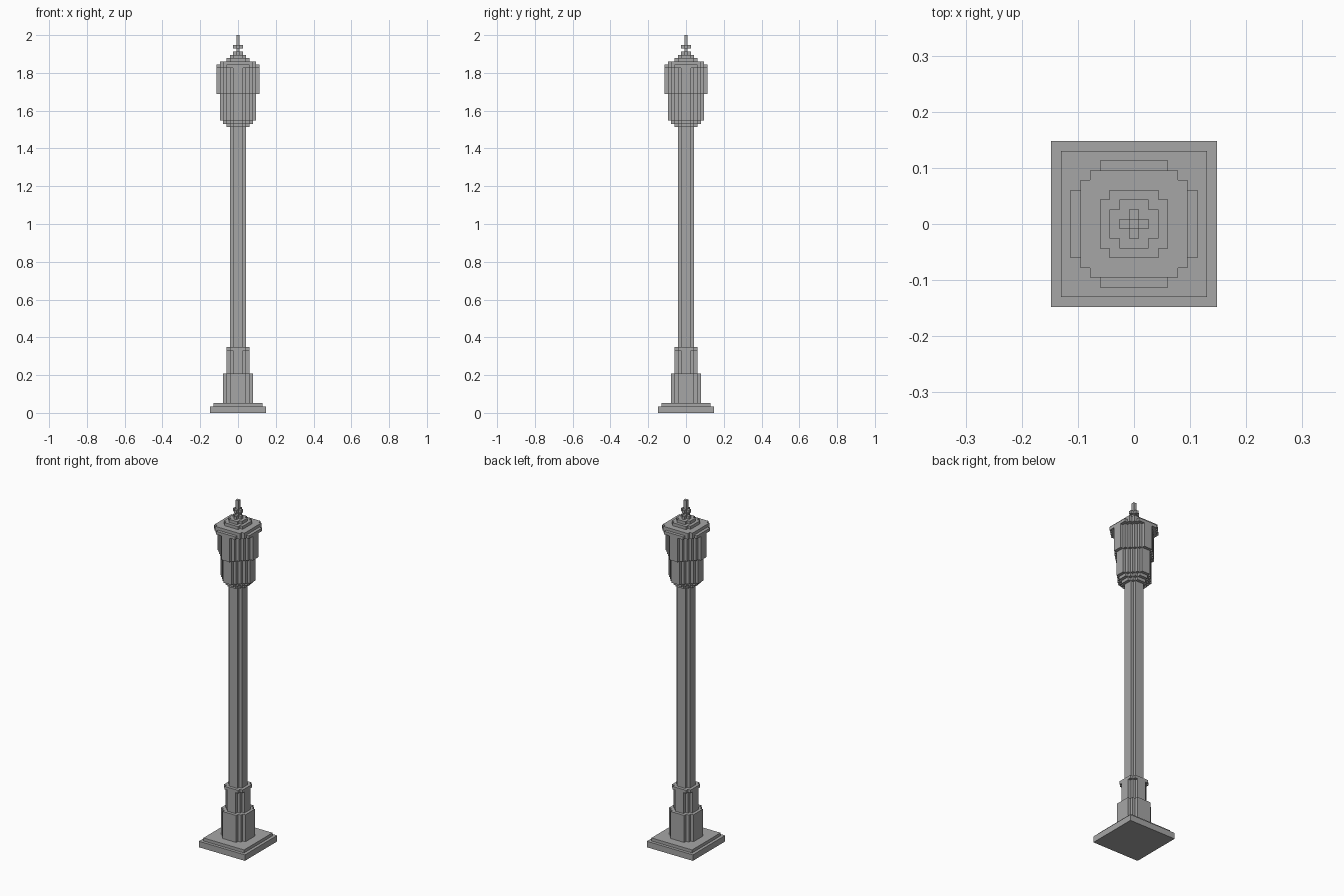
import bpy
import bmesh

UNIT = 2 / 115  # size of one block step

old = bpy.data.objects.get("Cube")
if old:
    bpy.data.objects.remove(old, do_unlink=True)

# Single grey material
grey = bpy.data.materials.new("stone_grey")
grey.use_nodes = True
colour = (0.38, 0.38, 0.38, 1)
grey.diffuse_color = colour
grey.node_tree.nodes["Principled BSDF"].inputs["Base Color"].default_value = colour


def stepped_outline(width, reach):
    """Square whose corners are cut by unit steps; reach is the limit of x + y."""
    h = width / 2
    e = reach - h
    corner = []
    for i in range(round(h - e)):
        corner += [(h - i, e + i), (h - i - 1, e + i)]
    corner.append((e, h))
    points = []
    for _ in range(4):
        points += corner
        corner = [(-y, x) for x, y in corner]
    return points


def prism(name, outline, bottom, top):
    bm = bmesh.new()
    base = bm.faces.new([bm.verts.new((x * UNIT, y * UNIT, bottom * UNIT)) for x, y in outline])
    grown = bmesh.ops.extrude_face_region(bm, geom=[base], use_keep_orig=True)
    verts = [g for g in grown["geom"] if isinstance(g, bmesh.types.BMVert)]
    bmesh.ops.translate(bm, verts=verts, vec=(0, 0, (top - bottom) * UNIT))
    bmesh.ops.recalc_face_normals(bm, faces=bm.faces)
    mesh = bpy.data.meshes.new(name)
    bm.to_mesh(mesh)
    bm.free()
    mesh.materials.append(grey)
    bpy.context.collection.objects.link(bpy.data.objects.new(name, mesh))


# Sections from the ground up: name, width, corner reach, top height
sections = [
    ("base_slab", 17, 17, 2),
    ("base_step", 15, 15, 3),
    ("pedestal", 9, 7, 12),
    ("pedestal_neck", 7, 5, 19),
    ("pedestal_collar", 7, 6, 20),
    ("post", 5, 4, 87),
    ("lantern_foot", 7, 5, 88),
    ("lantern_cup", 9, 6, 89),
    ("lantern_lower_body", 11, 7, 97),
    ("lantern_upper_body", 13, 8, 105),
    ("roof_eave", 13, 10, 106),
    ("roof_lower_tier", 11, 10, 107),
    ("roof_middle_tier", 7, 6, 108),
    ("roof_upper_tier", 5, 4, 109),
    ("roof_cap", 3, 2, 110),
    ("finial_stem", 1, 1, 111),
    ("finial_cross", 3, 2, 112),
    ("finial_tip", 1, 1, 115),
]

# Stack them, sinking each slimmer section slightly into a wider neighbour
bottom = 0
for i, (name, width, reach, top) in enumerate(sections):
    size = width + reach
    low, high = bottom, top
    if i > 0 and sum(sections[i - 1][1:3]) > size:
        low -= 0.4
    if i + 1 < len(sections) and sum(sections[i + 1][1:3]) > size:
        high += 0.4
    prism(name, stepped_outline(width, reach), low, high)
    bottom = top
